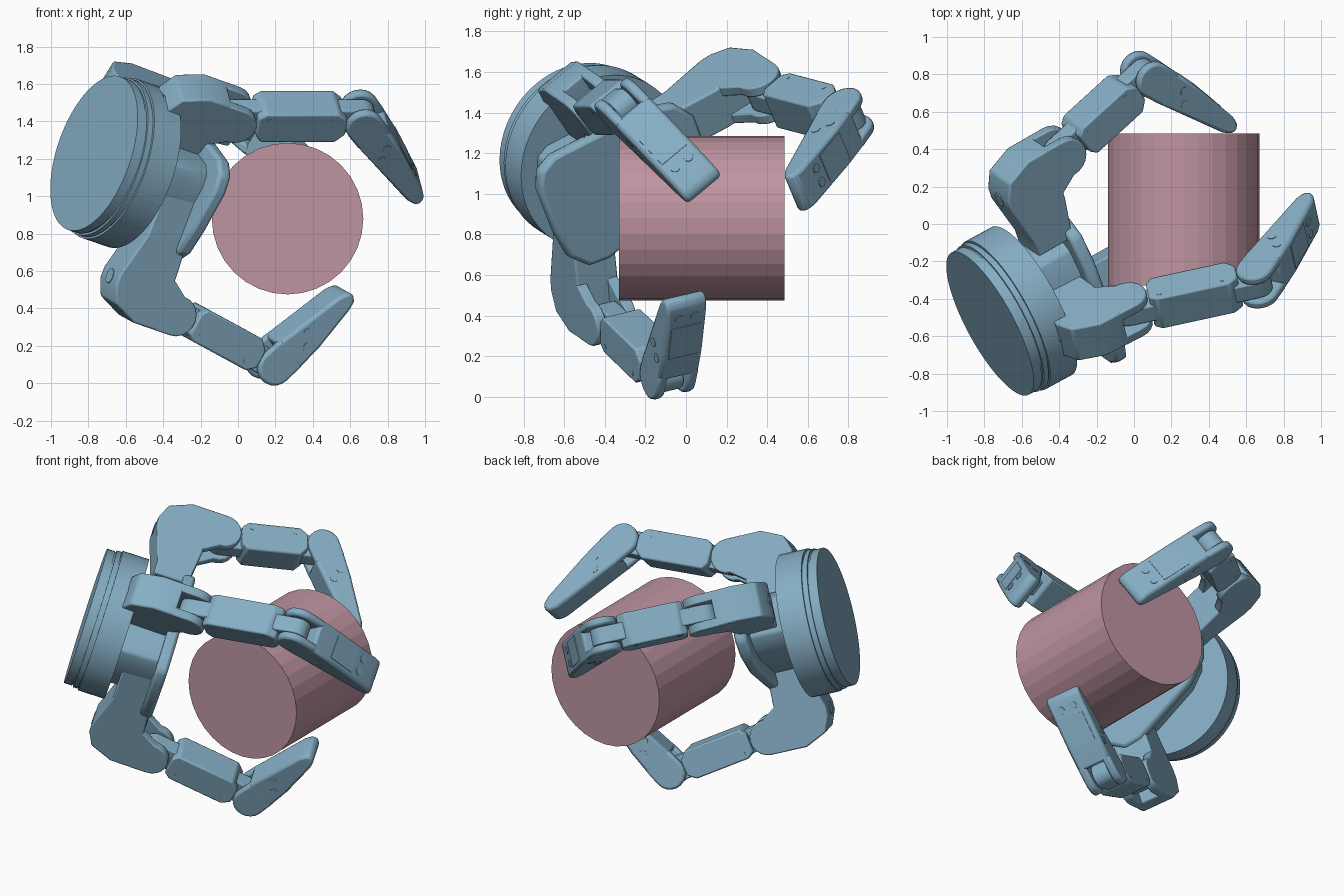
import bpy, bmesh
from math import sin, cos, pi
from mathutils import Vector, Matrix

if "Cube" in bpy.data.objects:
    bpy.data.objects.remove(bpy.data.objects["Cube"])


def material(name, rgb):
    m = bpy.data.materials.new(name)
    m.diffuse_color = (*rgb, 1)
    m.use_nodes = True
    m.node_tree.nodes["Principled BSDF"].inputs["Base Color"].default_value = m.diffuse_color
    return m


BLUE = material("blue_metal", (0.235, 0.42, 0.55))
PINK = material("pink", (0.52, 0.30, 0.36))


def frame(origin, x, y, z):
    m = Matrix((x, y, z)).transposed().to_4x4()
    m.translation = origin
    return m


def arc(cx, cy, r, a0, a1, n=10):
    return [(cx + r * cos(a0 + (a1 - a0) * i / n), cy + r * sin(a0 + (a1 - a0) * i / n))
            for i in range(n + 1)]


def circle(cx, cy, r, n=24):
    return arc(cx, cy, r, 0, 2 * pi, n)[:-1]


def prism(name, pts, lo, hi, m, bevel=0.0, mat=BLUE, smooth=True):
    """Extrude a flat profile from lo to hi along the frame's third axis."""
    bm = bmesh.new()
    f = bm.faces.new([bm.verts.new((x, y, lo)) for x, y in pts])
    ext = bmesh.ops.extrude_face_region(bm, geom=[f])
    top = [v for v in ext["geom"] if isinstance(v, bmesh.types.BMVert)]
    bmesh.ops.translate(bm, verts=top, vec=(0, 0, hi - lo))
    bmesh.ops.recalc_face_normals(bm, faces=bm.faces)
    me = bpy.data.meshes.new(name)
    bm.to_mesh(me)
    bm.free()
    ob = bpy.data.objects.new(name, me)
    bpy.context.collection.objects.link(ob)
    ob.matrix_world = m
    me.materials.append(mat)
    if bevel:
        b = ob.modifiers.new("bevel", 'BEVEL')
        b.width, b.segments, b.limit_method = bevel, 2, 'ANGLE'
        b.angle_limit = 0.6
    if smooth:
        bpy.ops.object.select_all(action='DESELECT')
        ob.select_set(True)
        bpy.context.view_layer.objects.active = ob
        bpy.ops.object.shade_smooth_by_angle(angle=0.5)
    return ob


# held cylinder, axis along y
prism("held_cylinder", circle(0, 0, 0.405, 32), -0.33, 0.485,
      frame(Vector((0.265, 0, 0.88)), Vector((0, 0, 1)), Vector((1, 0, 0)), Vector((0, 1, 0))),
      mat=PINK, smooth=False)

# hand frame: N points from the base to the held object
N = Vector((0.843, 0.458, -0.288)).normalized()
A = Vector((-0.284, 0.822, 0.478))
A = (A - A.dot(N) * N).normalized()
C0 = Vector((-0.77, -0.533, 1.23))
hand = frame(C0, A, N.cross(A), N)

# round base, stacked rings
for name, r, lo, hi in (("base_cap", 0.433, 0.0, 0.05), ("base_groove", 0.428, 0.04, 0.065),
                        ("base_ring", 0.441, 0.06, 0.09), ("base_groove", 0.436, 0.085, 0.1),
                        ("base_drum", 0.450, 0.095, 0.265)):
    prism(name, circle(0, 0, r, 64), lo, hi, hand)

# palm body and palm plate
PALM = [(-.36, -.30), (-.44, -.20), (-.46, -.05), (-.46, .20), (-.42, .29), (-.33, .33),
        (.2, .30), (.36, .24), (.43, .13), (.43, -.07), (.36, -.17), (.2, -.25), (-.25, -.32)]
prism("palm_body", [(x * .72, y * .72) for x, y in PALM], 0.25, 0.52, hand, 0.01)
prism("palm_plate", PALM, 0.50, 0.575, hand, 0.02)


def finger(tag, J, K, T, low):
    J, K, T = Vector(J), Vector(K), Vector(T)
    e1, e2 = (K - J).normalized(), (T - K).normalized()
    w = e2.cross(e1).normalized()
    L, D = (K - J).length, (T - K).length
    u = (N - N.dot(w) * w).normalized()

    # proximal block with an arm down to the palm and a forked knuckle
    m = frame(J, u, w.cross(u), w)
    prism(tag + "_block", [(-.09, .12), (-.23, .12), (-.37, .055), (-.41, -.04), (-.41, -.1),
                           (-.34, -.35), (-.34, low), (-.12, low), (-.09, -.2)],
          -.112, .112, m, 0.01)
    for s in (-1, 1):
        prism(tag + "_block_cheek", arc(0, .01, .11, -pi / 2, pi / 2) + [(-.11, .12), (-.11, -.18)],
              *sorted((s * .056, s * .112)), m, 0.008)
    back = frame(J, w, w.cross(u), -u)
    prism(tag + "_block_port", circle(0, -.07, .04), .30, .414, back)

    # middle link: hinge tongue plus chamfered body
    m = frame(J, e1, w.cross(e1), w)
    prism(tag + "_tongue", arc(0, 0, .075, pi / 2, 3 * pi / 2) + arc(L, 0, .075, -pi / 2, pi / 2),
          -.053, .053, m, 0.008)
    prism(tag + "_middle_body", [(.12, -.06), (.15, -.1), (L - .15, -.1), (L - .1, -.05),
                                 (L - .1, .05), (L - .15, .09), (.16, .09), (.12, .06)],
          -.105, .105, m, 0.01)
    for p in (.18, L - .18):
        for s in (-1, 1):
            prism(tag + "_middle_screw", circle(p, .05, .012, 10),
                  *sorted((s * .1, s * .107)), m)

    # fingertip: forked root and tapered pad
    o = w.cross(e2)
    m = frame(K, e2, o, w)
    for s in (-1, 1):
        prism(tag + "_tip_cheek", arc(0, 0, .1, pi / 2, 3 * pi / 2) + [(.12, -.097), (.12, .096)],
              *sorted((s * .058, s * .11)), m, 0.015)
    prism(tag + "_tip", [(.09, -.098), (D - .06, -.062), (D - .01, -.045), (D + .01, -.015),
                         (D - .01, .022), (D - .06, .04), (.25, .085), (.09, .097)],
          -.11, .11, m, 0.018)
    for p, q in ((.20, .03), (.25, -.03)):
        for s in (-1, 1):
            prism(tag + "_side_screw", circle(p, q, .024, 16), *sorted((s * .1, s * .113)), m)

    # raised cover plate and two screws on the sloping outer face
    slope = Vector((D - .31, -.045)).normalized()
    a = (e2 * slope.x + o * slope.y).normalized()
    face = frame(K + e2 * .25 + o * .085, a, -w, w.cross(a))
    prism(tag + "_tip_cover", [(-.01, -.08), (.18, -.08), (.18, .08), (-.01, .08)], -.03, .004, face)
    for s in (-1, 1):
        prism(tag + "_tip_screw", circle(.235, s * .042, .024, 16), -.03, .005, face)


finger("lower_finger", (-.36, -.385, .39), (.165, -.09, .105), (.58, .0, .48), -.62)
finger("front_finger", (-.03, -.46, 1.43), (.66, -.31, 1.43), (.965, .085, 1.035), -.40)
finger("rear_finger", (-.40, .38, 1.49), (.06, .80, 1.38), (.50, .55, 1.00), -.44)
